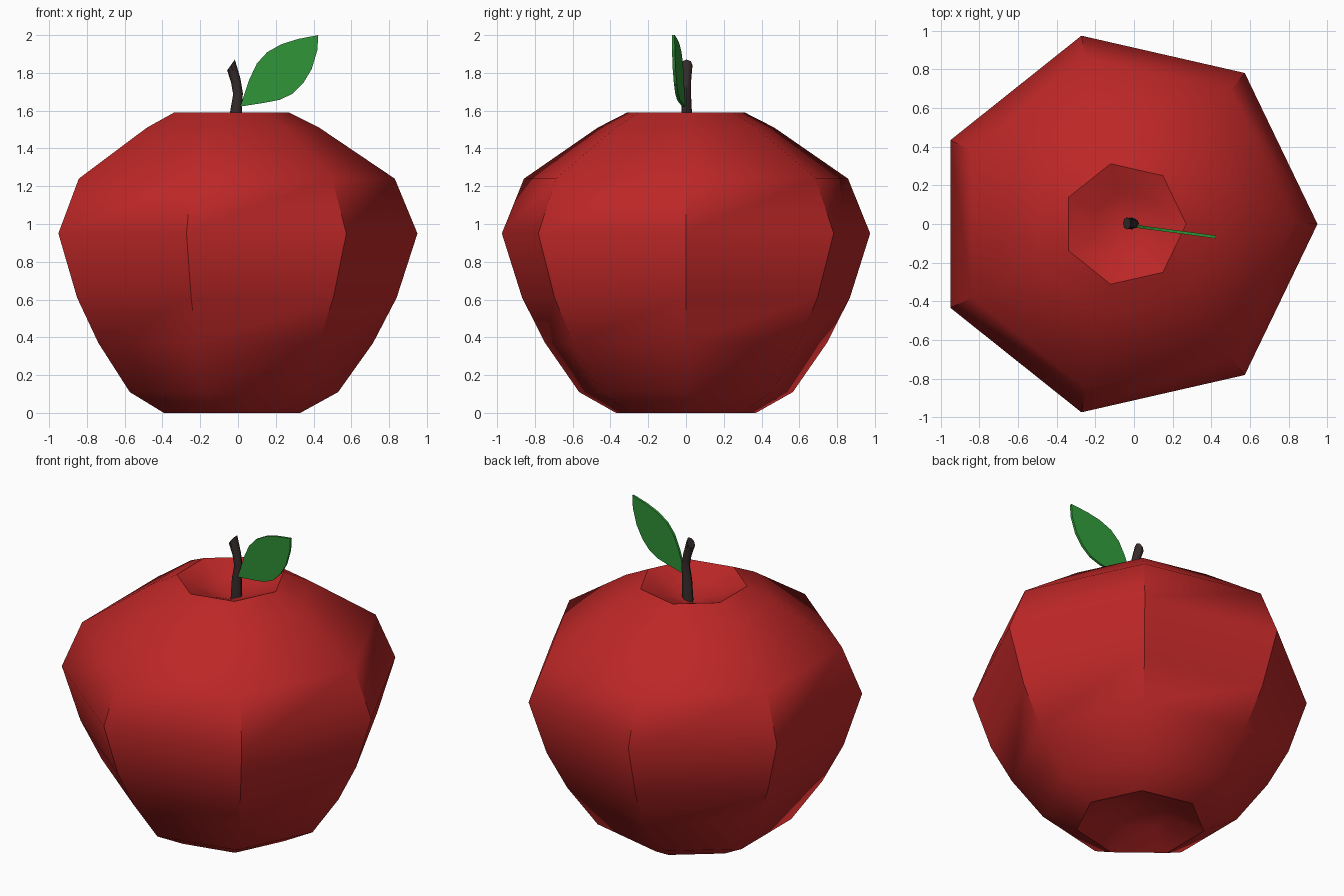
import bpy, bmesh, math
from mathutils import Vector

if "Cube" in bpy.data.objects:
    bpy.data.objects.remove(bpy.data.objects["Cube"])


def material(name, rgb):
    m = bpy.data.materials.new(name)
    m.diffuse_color = (*rgb, 1)
    m.use_nodes = True
    m.node_tree.nodes["Principled BSDF"].inputs["Base Color"].default_value = m.diffuse_color
    return m


def finish(name, bm, mat, angle=None):
    bmesh.ops.recalc_face_normals(bm, faces=bm.faces[:])
    me = bpy.data.meshes.new(name)
    bm.to_mesh(me)
    bm.free()
    me.materials.append(mat)
    ob = bpy.data.objects.new(name, me)
    bpy.context.collection.objects.link(ob)
    if angle:
        bpy.ops.object.select_all(action='DESELECT')
        ob.select_set(True)
        bpy.context.view_layer.objects.active = ob
        bpy.ops.object.shade_smooth_by_angle(angle=math.radians(angle))
    return ob


def bridge(bm, a, b):
    n = len(a)
    for i in range(n):
        bm.faces.new((a[i], a[(i + 1) % n], b[(i + 1) % n], b[i]))


def fan(bm, ring, tip):
    for i in range(len(ring)):
        bm.faces.new((ring[i], ring[(i + 1) % len(ring)], tip))


red = material("apple red", (0.51, 0.02, 0.02))
green = material("leaf green", (0.028, 0.29, 0.038))
brown = material("stem brown", (0.036, 0.024, 0.023))

# Apple body: seven-sided lathe with dimples at both ends
SIDES, CX = 7, -0.05
profile = [(0.19, 0.08), (0.38, 0), (0.58, 0.11), (0.765, 0.37), (0.89, 0.61),
           (1.0, 0.95), (0.88, 1.24), (0.48, 1.51), (0.32, 1.59), (0.17, 1.53)]
bm = bmesh.new()
rings = []
for r, z in profile:
    rings.append([bm.verts.new((CX + r * math.cos(math.tau * i / SIDES),
                                r * math.sin(math.tau * i / SIDES), z))
                  for i in range(SIDES)])
for a, b in zip(rings, rings[1:]):
    bridge(bm, a, b)
fan(bm, rings[0], bm.verts.new((CX, 0, 0.12)))
fan(bm, rings[-1], bm.verts.new((CX, 0, 1.46)))
finish("apple_body", bm, red, 45)

# Stem: bent tube with a tilted end; each section is (x, z, radius, tilt)
sections = [(-0.015, 1.44, 0.036, 0), (-0.01, 1.6, 0.031, 0),
            (0.0, 1.69, 0.026, 0.15), (-0.012, 1.76, 0.027, 0.4),
            (-0.037, 1.842, 0.035, 0.95)]
bm = bmesh.new()
rings = []
for x, z, r, t in sections:
    ring = []
    for i in range(8):
        a = math.tau * i / 8
        ring.append(bm.verts.new((x + r * math.cos(a) * math.cos(t),
                                  0.003 + r * 0.9 * math.sin(a),
                                  z + r * math.cos(a) * math.sin(t))))
    rings.append(ring)
for a, b in zip(rings, rings[1:]):
    bridge(bm, a, b)
bm.faces.new(rings[0])
bm.faces.new(rings[-1])
finish("stem", bm, brown, 45)

# Leaf: thin pointed plate, turned slightly towards the front
outline = [(0.012, 1.622), (0.035, 1.69), (0.06, 1.765), (0.10, 1.85), (0.155, 1.91),
           (0.23, 1.952), (0.32, 1.98), (0.425, 2.0), (0.42, 1.92), (0.39, 1.82),
           (0.345, 1.745), (0.29, 1.69), (0.22, 1.657), (0.13, 1.64)]
bm = bmesh.new()
front, back = [[bm.verts.new((x, off - 0.134 * x, z)) for x, z in outline]
               for off in (-0.018, -0.003)]
bridge(bm, front, back)
bm.faces.new(front)
bm.faces.new(back)
finish("leaf", bm, green)
